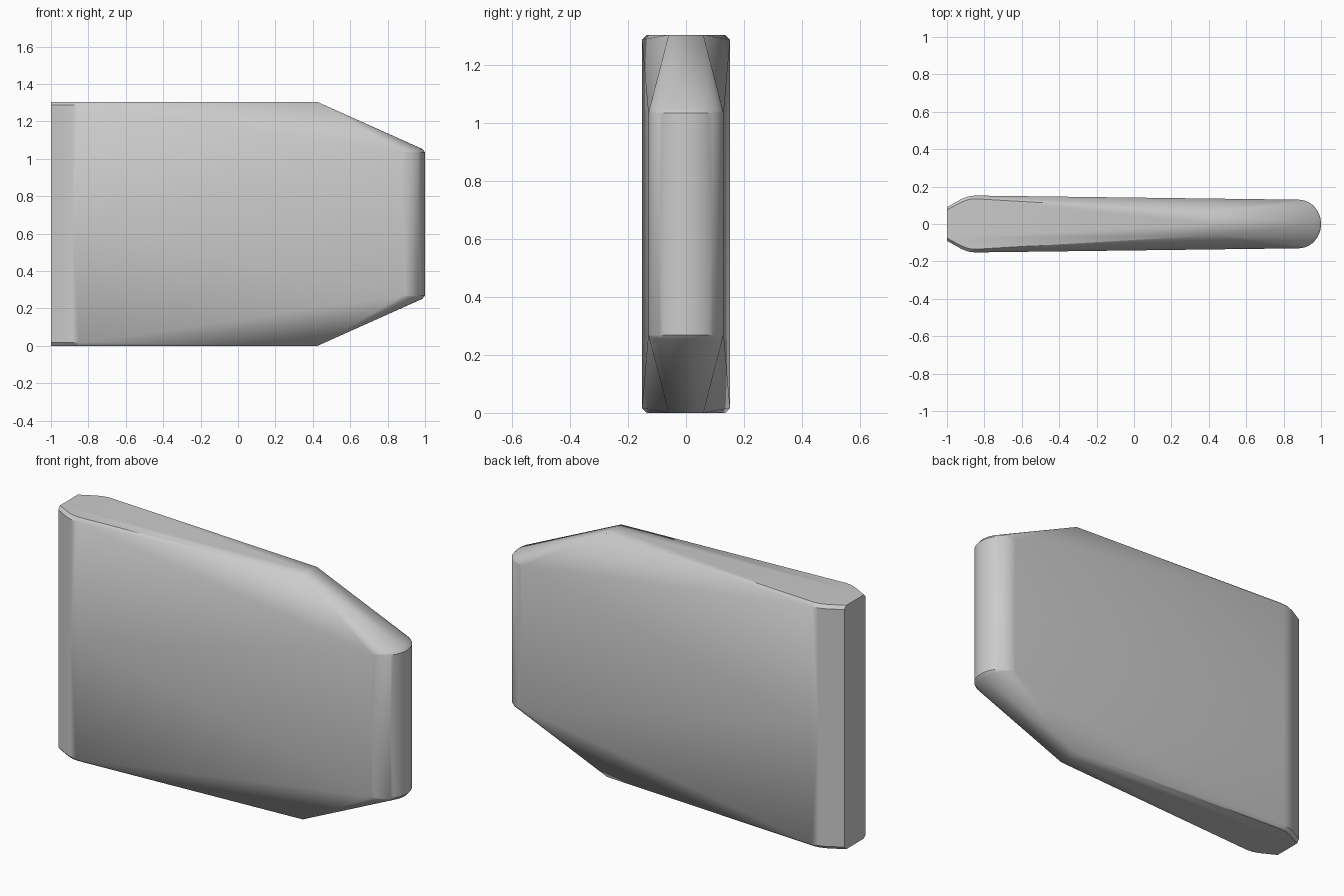
import bpy
import bmesh
from math import sin, cos, pi, radians

if "Cube" in bpy.data.objects:
    bpy.data.objects.remove(bpy.data.objects["Cube"])

HALF = 0.652      # half of the full height
RIM = 0.635       # half height at the bottom of the rim chamfer
NOSE = 0.383      # half height of the rounded nose
NOSE_X, NOSE_Y = 0.88, 0.13
STEPS = 12

# Rear cheek profile: x, outer half width, chamfered half width
cheek = [(-1, 0.09, 0.075), (-0.92, 0.135, 0.118),
         (-0.885, 0.148, 0.131), (-0.85, 0.152, 0.135)]
rim = [(x, y, RIM) for x, y, _ in cheek]
cap = [(x, y, HALF) for x, _, y in cheek]

# Nose arc, and the same arc eased up into the sloped face
arc, eased = [], []
for i in range(STEPS + 1):
    a = pi / 2 * i / STEPS
    x, y = NOSE_X + (1 - NOSE_X) * sin(a), NOSE_Y * cos(a)
    arc.append((x, y, NOSE))
    eased.append((x - 0.015 * sin(a), y, NOSE + 0.018 * sin(a)))

tip, tip_mid = (0.425, 0.06, HALF), (0.425, 0, HALF)
rear_mid = (-1, 0, HALF)


def ground(p):
    """Point dropped to the middle plane."""
    return (p[0], p[1], 0)


def strip(lower, upper):
    """Quads between two matching rows of points."""
    return [[lower[i], lower[i + 1], upper[i + 1], upper[i]]
            for i in range(len(lower) - 1)]


# One quarter of the body
outer = rim + arc
faces = strip([ground(p) for p in outer], outer)
faces += strip(rim, cap)
faces += strip(arc, eased)
faces += [[rim[-1], tip, cap[-1]], [rim[-1], arc[0], tip]]
faces += [[tip, eased[i], eased[i + 1]] for i in range(STEPS)]
faces += [[tip, eased[-1], tip_mid]]
faces += [[rear_mid] + cap + [tip, tip_mid]]
faces += [[(-1, 0, 0), ground(rim[0]), rim[0], cap[0], rear_mid]]

# Reflect the quarter front to back and top to bottom
bm = bmesh.new()
for sy in (1, -1):
    for sz in (1, -1):
        for face in faces:
            points = []
            for x, y, z in face:
                p = (x, y * sy, z * sz)
                if p not in points:
                    points.append(p)
            if len(points) > 2:
                bm.faces.new([bm.verts.new(p) for p in points])
bmesh.ops.remove_doubles(bm, verts=bm.verts[:], dist=0.0002)
bmesh.ops.dissolve_limit(bm, angle_limit=radians(0.3),
                         verts=bm.verts[:], edges=bm.edges[:])
bmesh.ops.recalc_face_normals(bm, faces=bm.faces[:])

mesh = bpy.data.meshes.new("tapered_panel")
bm.to_mesh(mesh)
bm.free()
panel = bpy.data.objects.new("tapered_panel", mesh)
panel.location.z = HALF
bpy.context.collection.objects.link(panel)

# Plain grey finish
grey = bpy.data.materials.new("light_grey")
grey.use_nodes = True
colour = (0.6, 0.6, 0.6, 1)
grey.diffuse_color = colour
grey.node_tree.nodes["Principled BSDF"].inputs["Base Color"].default_value = colour
mesh.materials.append(grey)

# Smooth nose and cheeks, crisp rim edges
for obj in bpy.context.selected_objects:
    obj.select_set(False)
panel.select_set(True)
bpy.context.view_layer.objects.active = panel
bpy.ops.object.shade_smooth_by_angle(angle=radians(30))
